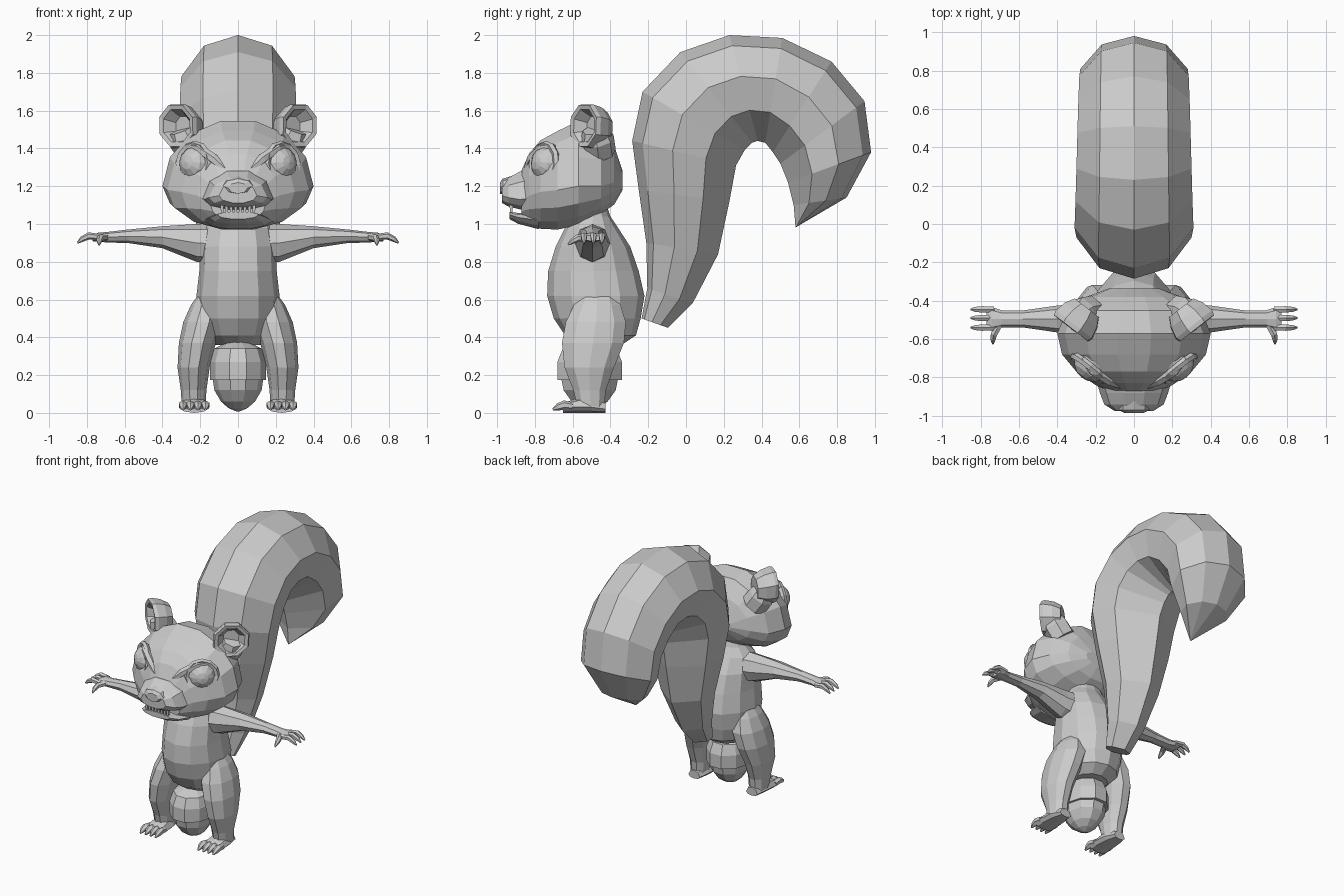
import bpy, bmesh, math
from mathutils import Vector, Matrix

fur = bpy.data.materials.new("plain grey")
fur.diffuse_color = (0.6, 0.6, 0.6, 1)


def finish(name, bm, mirror=False):
    """Turn a bmesh into a flat shaded object, optionally mirrored over x."""
    bmesh.ops.recalc_face_normals(bm, faces=bm.faces)
    me = bpy.data.meshes.new(name)
    bm.to_mesh(me)
    bm.free()
    me.materials.append(fur)
    ob = bpy.data.objects.new(name, me)
    bpy.context.collection.objects.link(ob)
    if mirror:
        mod = ob.modifiers.new("mirror", 'MIRROR')
        mod.use_mirror_merge = False
    return ob


def loft(name, rings, wrap=False, mirror=False):
    """Skin a list of rings with quads and cap the ends."""
    bm = bmesh.new()
    vs = [[bm.verts.new(p) for p in r] for r in rings]
    n = len(vs[0])
    pairs = list(zip(vs, vs[1:])) + ([(vs[-1], vs[0])] if wrap else [])
    for a, b in pairs:
        for i in range(n):
            j = (i + 1) % n
            bm.faces.new((a[i], a[j], b[j], b[i]))
    if not wrap:
        bm.faces.new(vs[0])
        bm.faces.new(vs[-1])
    return finish(name, bm, mirror)


def oval(c, u, v, n, phase=0.0):
    """Ellipse around c spanned by the vectors u and v."""
    c, u, v = Vector(c), Vector(u), Vector(v)
    return [c + u * math.cos(t) + v * math.sin(t)
            for t in (2 * math.pi * i / n + phase for i in range(n))]


def tube(name, pts, radii, n=6, mirror=True):
    """Round limb through points, one radius for each."""
    pts = [Vector(p) for p in pts]
    rings = []
    for i, (p, r) in enumerate(zip(pts, radii)):
        d = (pts[min(i + 1, len(pts) - 1)] - pts[max(i - 1, 0)]).normalized()
        up = Vector((0, 0, 1)) if abs(d.z) < 0.8 else Vector((0, 1, 0))
        u = d.cross(up).normalized()
        rings.append(oval(p, u * r, u.cross(d) * r, n, math.pi / n))
    return loft(name, rings, mirror=mirror)


def y_loft(name, stations, n=12, x=0, mirror=False):
    """Stations along y: (y, bottom, widest height, top, half width)."""
    rings = []
    for y, zb, zm, zt, hx in stations:
        ring = []
        for i in range(n):
            t = 2 * math.pi * i / n
            s = math.sin(t)
            ring.append((x + hx * math.cos(t), y,
                         zm + s * ((zt - zm) if s > 0 else (zm - zb))))
        rings.append(ring)
    return loft(name, rings, mirror=mirror)


def z_loft(name, stations, n=12, mirror=False):
    """Stations along z: (z, x centre, front y, back y, half width)."""
    return loft(name, [oval((x, (f + b) / 2, z), (hx, 0, 0), (0, (b - f) / 2, 0), n)
                       for z, x, f, b, hx in stations], mirror=mirror)


# Torso
z_loft("torso", [
    (.36, 0, -.56, -.34, .12), (.41, 0, -.64, -.265, .18), (.50, 0, -.70, -.24, .215),
    (.62, 0, -.735, -.22, .22), (.75, 0, -.73, -.25, .205), (.88, 0, -.69, -.295, .20),
    (.98, 0, -.64, -.36, .18), (1.04, 0, -.58, -.40, .13), (1.10, 0, -.55, -.42, .10)])

# Tail: outer point, inner point and half width of each section
tail = [
    (-.235, .50, -.095, .45, .09), (-.205, .66, .035, .58, .13), (-.21, .90, .17, .84, .19),
    (-.25, 1.18, .23, 1.12, .26), (-.285, 1.44, .265, 1.31, .30), (-.23, 1.70, .31, 1.39, .31),
    (-.03, 1.91, .35, 1.43, .305), (.23, 2.0, .38, 1.44, .30), (.51, 1.985, .42, 1.43, .295),
    (.77, 1.86, .46, 1.38, .29), (.945, 1.65, .50, 1.32, .285), (.98, 1.38, .54, 1.22, .28),
    (.85, 1.14, .57, 1.10, .17), (.585, .985, .58, .98, .005)]
section = [(0, 0), (.6, .1), (1, .39), (.85, .71), (0, 1), (-.85, .71), (-1, .39), (-.6, .1)]
loft("tail", [[(w * sx, oy + (iy - oy) * k, oz + (iz - oz) * k) for sx, k in section]
              for oy, oz, iy, iz, w in tail])

# Legs and feet
z_loft("leg", [
    (.64, .15, -.56, -.38, .05), (.57, .165, -.60, -.34, .085), (.48, .185, -.645, -.31, .105),
    (.37, .215, -.665, -.32, .098), (.24, .235, -.65, -.375, .085),
    (.12, .235, -.60, -.42, .068), (.03, .235, -.58, -.43, .062)],
    n=10, mirror=True)
y_loft("foot", [
    (-.425, 0, .02, .06, .045), (-.50, 0, .03, .10, .068),
    (-.60, 0, .03, .07, .078), (-.65, 0, .025, .05, .075)], n=8, x=.232, mirror=True)
for x in (.172, .212, .252, .292):
    tube("toe", [(x, -.60, .035), (x, -.645, .042), (x, -.675, .032), (x, -.705, .018)],
         (.02, .024, .02, .006))

# Acorn held between the legs
z_loft("acorn_nut", [
    (.19, 0, -.67, -.35, .135), (.12, 0, -.655, -.365, .125), (.06, 0, -.61, -.41, .09),
    (.025, 0, -.56, -.46, .05), (.008, 0, -.52, -.50, .01)], n=10)
z_loft("acorn_cap", [
    (.175, 0, -.67, -.35, .13), (.175, 0, -.69, -.33, .148), (.27, 0, -.69, -.33, .148),
    (.34, 0, -.66, -.36, .125), (.375, 0, -.58, -.44, .06)], n=10)

# Arms and hands: x, height, half depth, half thickness
arm = [(.12, .895, .10, .105), (.22, .90, .085, .10), (.40, .93, .07, .058),
       (.58, .935, .044, .036), (.69, .93, .045, .028), (.74, .93, .062, .024), (.77, .925, .055, .016)]
loft("arm", [oval((x, -.495, z), (0, hy, 0), (0, 0, hz), 8) for x, z, hy, hz in arm], mirror=True)
for y in (-.445, -.490, -.540):
    tube("finger", [(.73, y, .93), (.79, y, .937), (.825, y, .92), (.85, y, .90)],
         (.017, .019, .015, .005))
tube("thumb", [(.70, -.52, .93), (.73, -.575, .925), (.735, -.60, .91), (.735, -.625, .89)],
     (.02, .019, .015, .005))

# Head
y_loft("head", [
    (-.335, 1.18, 1.23, 1.28, .13), (-.38, 1.10, 1.22, 1.42, .25), (-.45, 1.05, 1.20, 1.53, .35),
    (-.57, .99, 1.20, 1.555, .40), (-.68, .965, 1.18, 1.50, .375), (-.77, .97, 1.17, 1.45, .30),
    (-.83, .985, 1.15, 1.38, .215), (-.87, 1.0, 1.12, 1.29, .15)], n=14)
y_loft("muzzle", [
    (-.80, 1.07, 1.14, 1.31, .20), (-.88, 1.075, 1.13, 1.285, .178),
    (-.94, 1.09, 1.14, 1.25, .155), (-.975, 1.11, 1.15, 1.22, .10)], n=10)
y_loft("nose", [
    (-.92, 1.17, 1.21, 1.255, .085), (-.97, 1.16, 1.20, 1.24, .08),
    (-.985, 1.16, 1.19, 1.22, .05)], n=8)
y_loft("jaw", [
    (-.78, .97, 1.02, 1.06, .18), (-.89, 1.0, 1.035, 1.06, .15),
    (-.935, 1.025, 1.05, 1.065, .11)], n=10)
for x in (.012, .036, .06, .084):
    tube("tooth", [(x, -.925, 1.10), (x, -.925, 1.062)], (.013, .009), n=4)

# Eyes, eyelids and slanted brows
centre = Vector((.212, -.722, 1.318))
look = Vector((.62, -.78, .1)).normalized()
side = look.cross(Vector((0, 0, 1))).normalized()
up = side.cross(look)
bm = bmesh.new()
bmesh.ops.create_uvsphere(bm, u_segments=12, v_segments=8, radius=.1,
                          matrix=Matrix.Translation(centre) @ look.to_track_quat('Z', 'Y').to_matrix().to_4x4())
finish("eye", bm, True)
lid = []
for i in range(12):
    t = 2 * math.pi * i / 12
    out = side * math.cos(t) + up * math.sin(t)
    lid.append(oval(centre + look * .036 + out * .102, out * .018, look * .02, 5))
loft("eyelid", lid, wrap=True, mirror=True)
tube("brow", [(.07, -.84, 1.29), (.13, -.815, 1.345), (.21, -.765, 1.40), (.27, -.70, 1.41)],
     (.02, .028, .028, .015))

# Cupped ears
axis = Vector((.6, -.78, .1)).normalized()
u, v = Vector((.79, .61, 0)), Vector((.03, .04, .99))
rim = Vector((.325, -.54, 1.52))
cup = [(-.13, .085, .09), (-.08, .115, .115), (-.02, .128, .125), (.005, .12, .12),
       (0, .095, .095), (-.06, .055, .06)]
loft("ear", [oval(rim + axis * d, u * a, v * b, 8, math.pi / 8) for d, a, b in cup], mirror=True)
tube("ear_base", [(.23, -.46, 1.38), (.28, -.47, 1.45), (.30, -.48, 1.50)], (.09, .09, .07), n=7)
